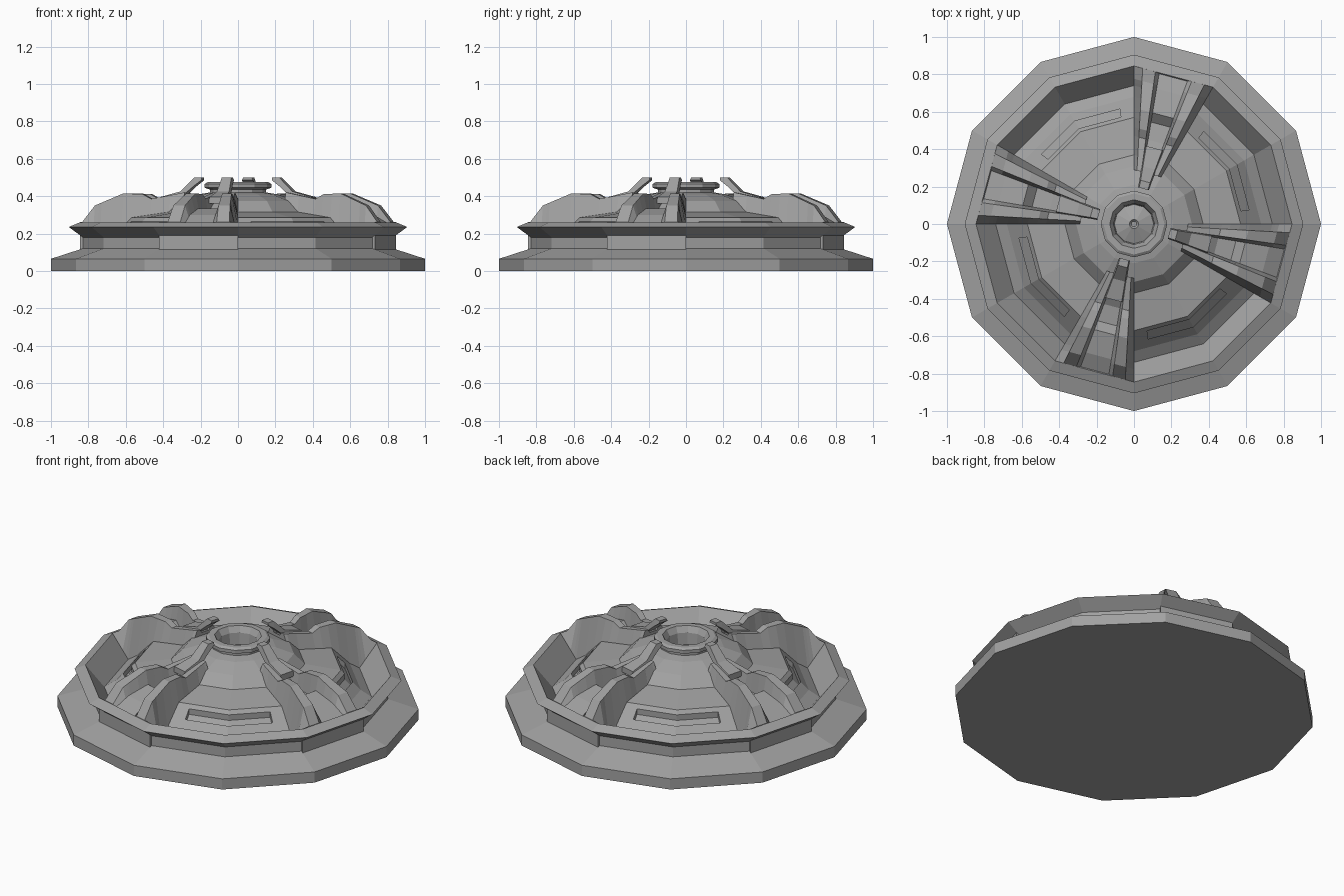
import bpy, bmesh, math
from math import cos, sin, radians, tan

if "Cube" in bpy.data.objects:
    bpy.data.objects.remove(bpy.data.objects["Cube"], do_unlink=True)

grey = bpy.data.materials.new("stone_grey")
grey.use_nodes = True
COLOUR = (0.36, 0.36, 0.36, 1)
grey.diffuse_color = COLOUR
grey.node_tree.nodes["Principled BSDF"].inputs["Base Color"].default_value = COLOUR

SIDES = 12
APOTHEM = cos(radians(15))


def finish(name, bm):
    bmesh.ops.recalc_face_normals(bm, faces=bm.faces)
    mesh = bpy.data.meshes.new(name)
    bm.to_mesh(mesh)
    bm.free()
    mesh.materials.append(grey)
    obj = bpy.data.objects.new(name, mesh)
    bpy.context.collection.objects.link(obj)
    return obj


def loft(name, sections):
    """Skin a row of closed cross-sections and cap both ends."""
    bm = bmesh.new()
    rows = [[bm.verts.new(p) for p in s] for s in sections]
    n = len(rows[0])
    for a, b in zip(rows, rows[1:]):
        for i in range(n):
            j = (i + 1) % n
            bm.faces.new((a[i], a[j], b[j], b[i]))
    bm.faces.new(rows[0])
    bm.faces.new(rows[-1])
    return finish(name, bm)


def ring(r, z):
    return [(r * cos(radians(30 * i)), r * sin(radians(30 * i)), z) for i in range(SIDES)]


def interp(points, u):
    """Height on a polyline whose distances decrease."""
    for (a, za), (b, zb) in zip(points, points[1:]):
        if b <= u <= a:
            return za + (zb - za) * (a - u) / (a - b)
    return points[0][1] if u > points[0][0] else points[-1][1]


# Stepped base, flared rim, sunken basin and inner cone
outside = [(1, 0), (1, .065), (.83, .12), (.83, .18), (.905, .235)]
basin = [(.845, .26), (.74, .13), (.68, .17), (.57, .285), (.37, .315),
         (.31, .375), (.21, .41)]
hub = [(.15, .42), (.15, .435), (.178, .445), (.178, .465), (.163, .475),
       (.13, .475), (.11, .44), (.105, .37), (.025, .40), (.015, .39)]
body = loft("dish_body", [ring(r, z) for r, z in outside + basin + hub])

# Bent slots sunk into the four open quarters of the inner slope
slot_section = [(.59, .4), (.635, .4), (.635, .185), (.59, .23)]
for q in range(4):
    sections = []
    for a in (7, 30, 53):
        k = APOTHEM / cos(radians(15 - abs(a - 30))) if a != 30 else 1
        t = radians(a + 90 * q)
        sections.append([(r * k * cos(t), r * k * sin(t), z) for r, z in slot_section])
    cutter = loft("slot_cutter_%d" % (q + 1), sections)
    cutter.hide_render = True
    cutter.hide_set(True)
    cutter.display_type = 'WIRE'
    cut = body.modifiers.new("slot_%d" % (q + 1), 'BOOLEAN')
    cut.operation = 'DIFFERENCE'
    cut.object = cutter
    cut.solver = 'EXACT'

# Apply the slots and drop the cutters
bpy.context.view_layer.update()
evaluated = body.evaluated_get(bpy.context.evaluated_depsgraph_get())
cut_mesh = bpy.data.meshes.new_from_object(evaluated)
body.modifiers.clear()
body.data = cut_mesh
for obj in [o for o in bpy.data.objects if o.name.startswith("slot_cutter")]:
    bpy.data.objects.remove(obj, do_unlink=True)

# Radial arms: twin humped rails with a stepped channel between them
rail = [(.816, .262), (.75, .35), (.6, .415), (.5, .41), (.455, .385), (.28, .42)]
channel = [(.816, .25), (.73, .3), (.6, .335), (.55, .29), (.455, .305), (.36, .37), (.28, .40)]
floor = [(r * APOTHEM, z) for r, z in basin]
stations = sorted({p[0] for p in rail + channel + floor if .28 <= p[0] <= .816}, reverse=True)


def arm_section(u):
    base, top = interp(floor, u) + .003, interp(rail, u)
    low = min(interp(channel, u), top)
    edge = u * tan(radians(15))
    half = [(edge, .1), (edge, base), (edge * .78, max(top, base)),
            (edge * .46, max(top, base)), (edge * .36, low)]
    return half + [(-v, z) for v, z in reversed(half)]


# Leaning prong where the rails meet: distance, low, high, half width
prong = [(.42, .36, .395, .055), (.31, .39, .425, .042), (.235, .455, .5, .033), (.195, .485, .5, .03)]

for q in range(4):
    t = radians(75 + 90 * q)

    def place(u, v, z):
        return (u * cos(t) - v * sin(t), u * sin(t) + v * cos(t), z)

    loft("radial_arm_%d" % (q + 1),
         [[place(u, v, z) for v, z in arm_section(u)] for u in stations])
    loft("arm_prong_%d" % (q + 1),
         [[place(u, w, lo), place(u, w * .8, hi), place(u, -w * .8, hi), place(u, -w, lo)]
          for u, lo, hi, w in prong])
